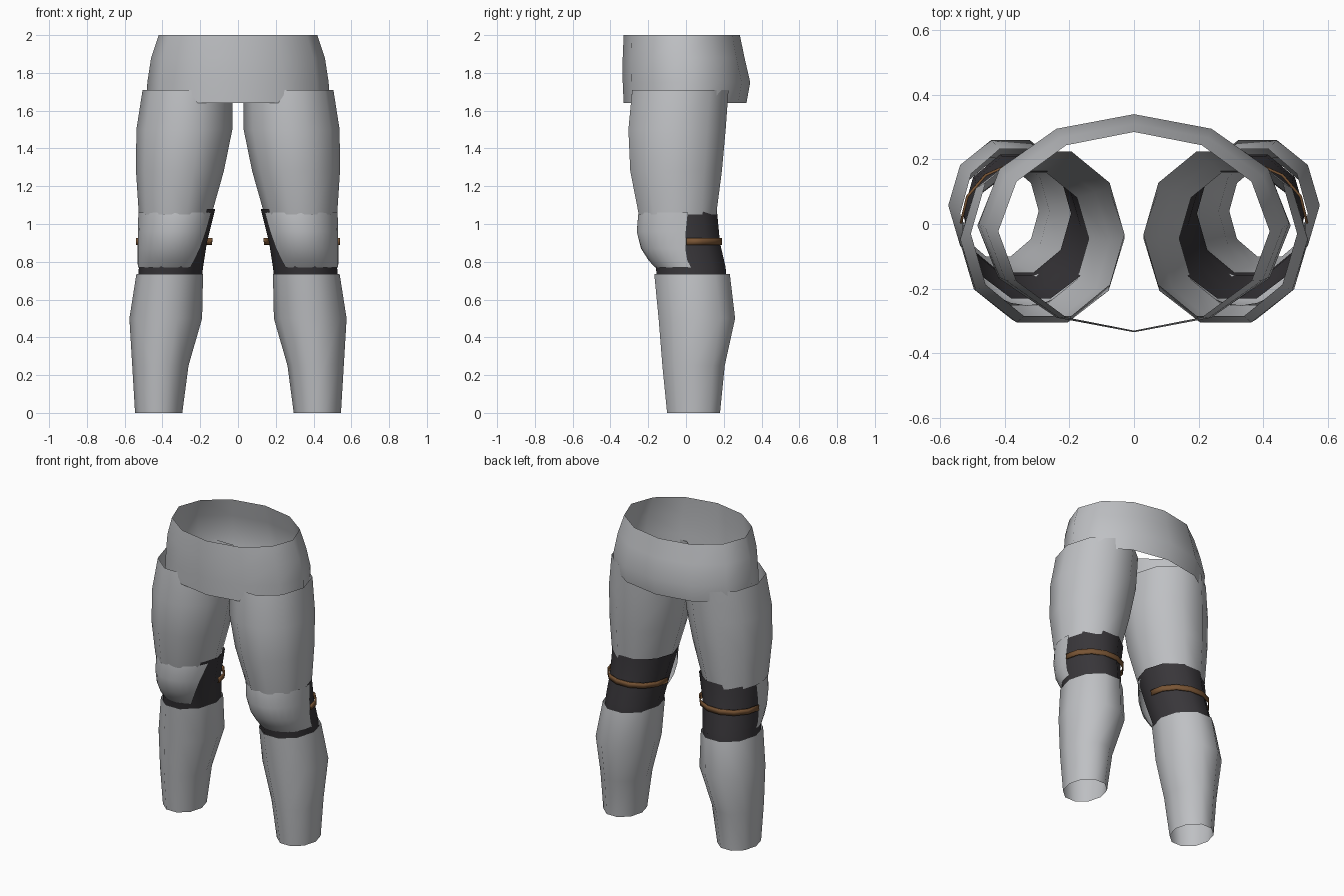
import bpy
import bmesh
from math import cos, sin, radians

cube = bpy.data.objects.get("Cube")
if cube:
    bpy.data.objects.remove(cube, do_unlink=True)


def material(name, rgb):
    mat = bpy.data.materials.new(name)
    mat.use_nodes = True
    colour = (*rgb, 1)
    mat.diffuse_color = colour
    mat.node_tree.nodes["Principled BSDF"].inputs["Base Color"].default_value = colour
    return mat


steel = material("grey plate", (0.52, 0.53, 0.55))
cloth = material("dark cloth", (0.04, 0.037, 0.042))
leather = material("brown leather", (0.19, 0.09, 0.035))


def loft(name, mat, rings, sides, spans=None, mirror=True):
    """Skin open rings given as (z, x min, x max, y min, y max).
    Spans give the start and end angle of each ring for partial shells."""
    bm = bmesh.new()
    loops = []
    # Rings with no vertex on the y axis are widened to reach their extents
    reach = 1 if spans or sides % 4 == 0 else sin(radians(72))
    for i, (z, x0, x1, y0, y1) in enumerate(rings):
        start, end = spans[i] if spans else (0, 360)
        count = sides + 1 if spans else sides
        loop = []
        for k in range(count):
            a = radians(start + (end - start) * k / sides)
            x = (x0 + x1) / 2 + (x1 - x0) / 2 * cos(a)
            y = (y0 + y1) / 2 + (y1 - y0) / 2 * sin(a) / reach
            loop.append(bm.verts.new((x, y, z)))
        loops.append(loop)
    for low, high in zip(loops, loops[1:]):
        for k in range(sides):
            j = (k + 1) % len(low)
            bm.faces.new((low[k], low[j], high[j], high[k])).smooth = True
    mesh = bpy.data.meshes.new(name)
    bm.to_mesh(mesh)
    bm.free()
    mesh.materials.append(mat)
    obj = bpy.data.objects.new(name, mesh)
    bpy.context.collection.objects.link(obj)
    if mirror:
        mod = obj.modifiers.new("Mirror", "MIRROR")
        mod.use_mirror_merge = False
    return obj


# Waist band, open at top and bottom
loft("waist_band", steel, [
    (1.64, -0.485, 0.485, -0.33, 0.32),
    (1.75, -0.48, 0.48, -0.335, 0.34),
    (1.88, -0.46, 0.46, -0.335, 0.31),
    (2.0, -0.42, 0.42, -0.33, 0.285),
], 12, mirror=False)

# Thigh plates
loft("thigh_plates", steel, [
    (1.05, 0.14, 0.525, -0.25, 0.16),
    (1.28, 0.075, 0.54, -0.295, 0.19),
    (1.5, 0.03, 0.538, -0.305, 0.21),
    (1.71, 0.03, 0.505, -0.285, 0.225),
], 10)

# Cloth sleeves showing behind the knees
loft("knee_cloth", cloth, [
    (0.69, 0.195, 0.53, -0.15, 0.215),
    (0.77, 0.185, 0.525, -0.16, 0.21),
    (0.9, 0.165, 0.52, -0.2, 0.18),
    (1.08, 0.12, 0.518, -0.23, 0.163),
], 10)

# Rounded knee guards, wrapping the front and outer side
loft("knee_guards", steel, [
    (0.77, 0.18, 0.53, -0.165, 0.21),
    (0.81, 0.17, 0.532, -0.2, 0.21),
    (0.87, 0.155, 0.532, -0.238, 0.205),
    (0.96, 0.14, 0.53, -0.262, 0.2),
    (1.06, 0.13, 0.528, -0.252, 0.19),
], 12, spans=[(234, 361), (228, 361), (221, 364), (212, 368), (200, 371)])

# Straps across the back of the knees
strap = loft("knee_straps", leather, [
    (0.89, 0.138, 0.54, -0.19, 0.195),
    (0.925, 0.134, 0.54, -0.19, 0.195),
], 7, spans=[(0, 182), (0, 182)])
solid = strap.modifiers.new("Thickness", "SOLIDIFY")
solid.thickness = 0.008
solid.offset = -1

# Lower leg plates, swelling at the calf
loft("shin_plates", steel, [
    (0.0, 0.295, 0.545, -0.1, 0.18),
    (0.25, 0.262, 0.56, -0.125, 0.205),
    (0.5, 0.19, 0.575, -0.145, 0.26),
    (0.735, 0.185, 0.538, -0.168, 0.232),
], 10)
